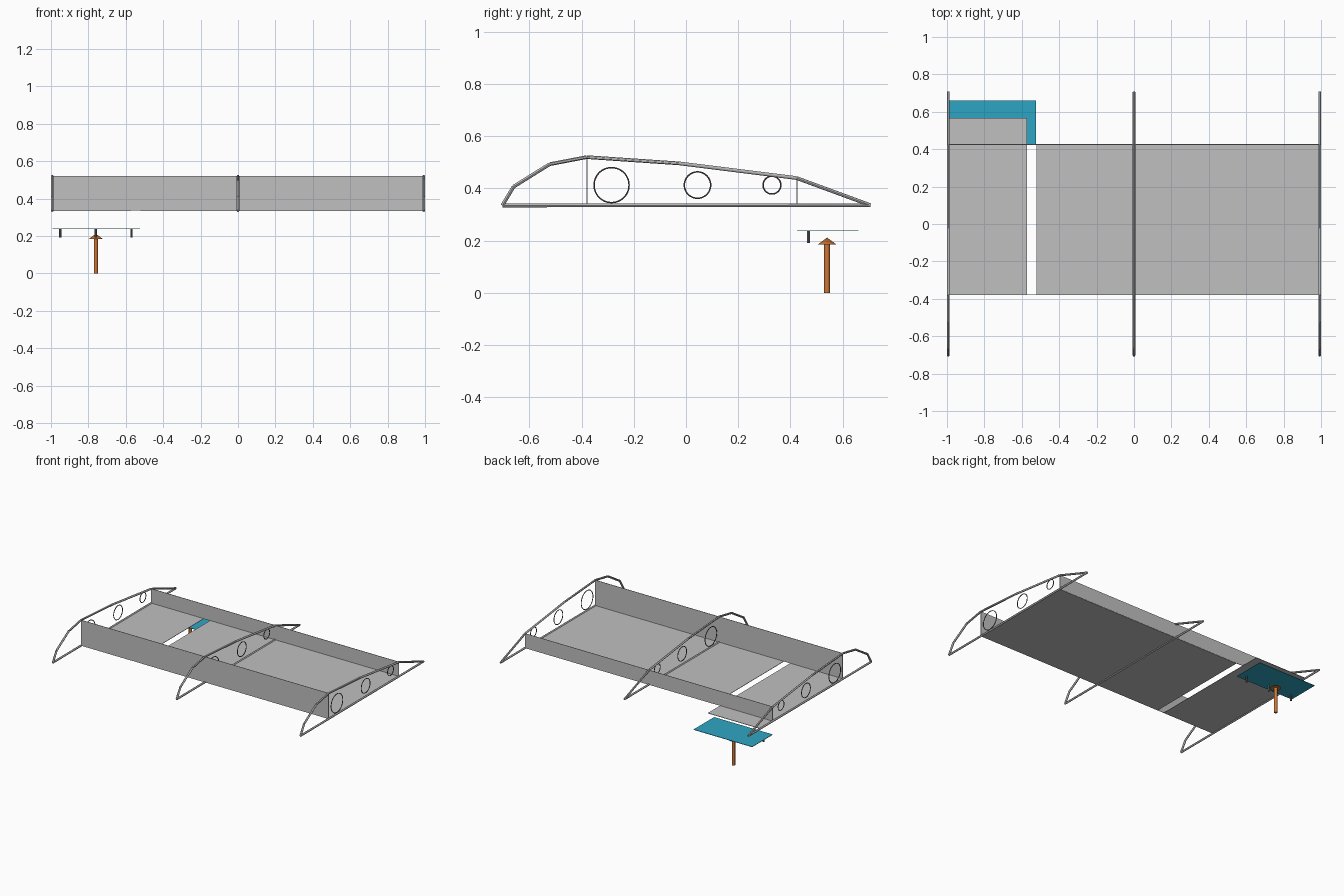
import bpy, math
from mathutils import Vector

if "Cube" in bpy.data.objects:
    bpy.data.objects.remove(bpy.data.objects["Cube"])


def material(name, rgb):
    m = bpy.data.materials.new(name)
    m.diffuse_color = (*rgb, 1)
    m.use_nodes = True
    m.node_tree.nodes["Principled BSDF"].inputs["Base Color"].default_value = m.diffuse_color
    return m


SKIN = material("skin grey", (0.53, 0.53, 0.53))
TUBE = material("tube grey", (0.46, 0.46, 0.46))
DARK = material("dark grey", (0.14, 0.14, 0.14))
BLUE = material("blue", (0.027, 0.38, 0.55))
ORANGE = material("orange", (0.62, 0.18, 0.035))


def finish(name, mat, smooth=False):
    ob = bpy.context.object
    ob.name = name
    ob.data.materials.append(mat)
    if smooth:
        bpy.ops.object.shade_smooth_by_angle()
    return ob


def box(name, lo, hi, mat):
    lo, hi = Vector(lo), Vector(hi)
    bpy.ops.mesh.primitive_cube_add(size=1, location=(lo + hi) / 2)
    bpy.context.object.scale = hi - lo
    bpy.ops.object.transform_apply(location=False, rotation=False, scale=True)
    return finish(name, mat)


def rod(name, a, b, r, mat, sides=12):
    a, b = Vector(a), Vector(b)
    d = b - a
    bpy.ops.mesh.primitive_cylinder_add(vertices=sides, radius=r, depth=d.length,
                                        location=(a + b) / 2,
                                        rotation=d.to_track_quat('Z', 'Y').to_euler())
    return finish(name, mat, True)


HALF = 0.993
R = 0.007
FLOOR = 0.335
FRONT, REAR = -0.379, 0.425
T = 0.0015  # half thickness of sheet parts

# Ribs: closed airfoil outline of tubes, with three lightening rings
outline = [(-0.703, 0.335), (-0.66, 0.407), (-0.522, 0.493), (-0.38, 0.520),
           (-0.025, 0.496), (0.423, 0.440), (0.706, 0.336)]
rings = [(-0.285, 0.067), (0.044, 0.0505), (0.329, 0.034)]
for station, x in (("left", -HALF), ("middle", 0), ("right", HALF)):
    for i, (y, z) in enumerate(outline):
        y2, z2 = outline[(i + 1) % len(outline)]
        part = "bottom_chord" if i == len(outline) - 1 else f"outline_tube_{i}"
        rod(f"{station}_rib_{part}", (x, y, z), (x, y2, z2), R, TUBE)
    for i, (y, r) in enumerate(rings):
        bpy.ops.mesh.primitive_torus_add(location=(x, y, 0.413), rotation=(0, math.pi / 2, 0),
                                         major_radius=r, minor_radius=0.0028,
                                         major_segments=48, minor_segments=8)
        finish(f"{station}_rib_ring_{i}", DARK, True)

# Spar webs
box("front_spar", (-HALF, FRONT - T, FLOOR), (HALF, FRONT + T, 0.521), SKIN)
box("rear_spar", (-HALF, REAR - T, FLOOR), (HALF, REAR + T, 0.441), SKIN)

# Floor skin, split by a narrow slot, with the left panel running further back
box("main_floor", (-0.52, FRONT, FLOOR - T), (HALF, REAR, FLOOR + T), SKIN)
box("extended_floor", (-HALF, FRONT, FLOOR - T), (-0.572, 0.567, FLOOR + T), SKIN)

# Loose cover plate with locating pins beneath
PLATE = 0.238
box("cover_plate", (-HALF, 0.425, PLATE - T), (-0.523, 0.66, PLATE + T), BLUE)
for i, x in enumerate((-0.95, -0.76, -0.57)):
    rod(f"plate_pin_{i}", (x, 0.469, 0.192), (x, 0.469, PLATE - T), 0.006, DARK)

# Upward arrow
rod("arrow_shaft", (-0.76, 0.54, 0), (-0.76, 0.54, 0.186), 0.011, ORANGE, 16)
bpy.ops.mesh.primitive_cone_add(vertices=16, radius1=0.036, radius2=0, depth=0.027,
                                location=(-0.76, 0.54, 0.1985))
finish("arrow_head", ORANGE, True)
